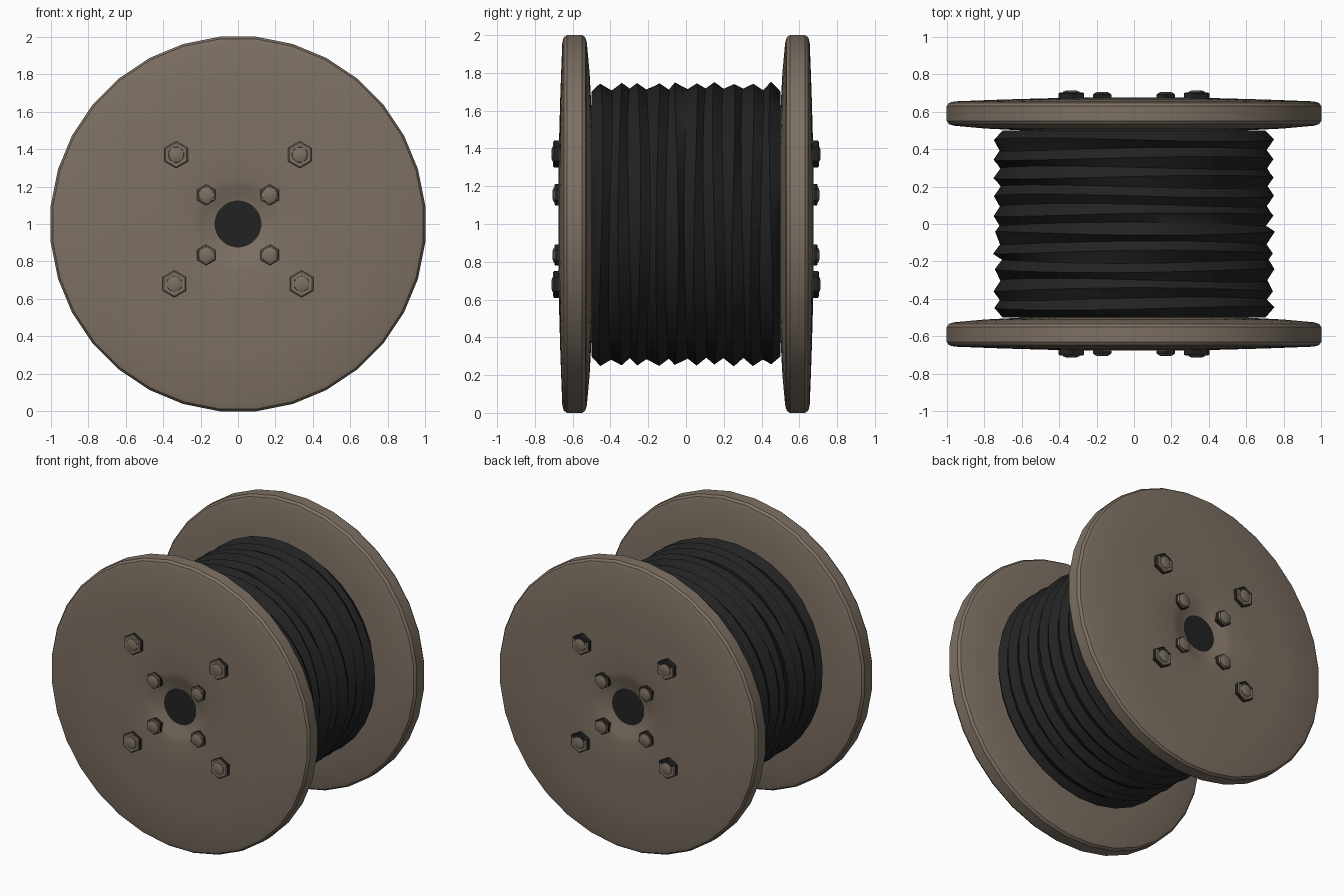
import bpy, bmesh, math, random
from mathutils import Vector

if "Cube" in bpy.data.objects:
    bpy.data.objects.remove(bpy.data.objects["Cube"])

random.seed(4)
SIDES = 32
CZ = 1.0  # axle height


def material(name, rgb):
    m = bpy.data.materials.new(name)
    m.diffuse_color = (*rgb, 1)
    m.use_nodes = True
    m.node_tree.nodes["Principled BSDF"].inputs["Base Color"].default_value = m.diffuse_color
    return m


BROWN = material("weathered_brown", (0.205, 0.162, 0.125))
BLACK = material("cable_black", (0.016, 0.016, 0.016))


def finish(bm, name, mats, angle=35):
    bmesh.ops.recalc_face_normals(bm, faces=bm.faces)
    mesh = bpy.data.meshes.new(name)
    bm.to_mesh(mesh)
    bm.free()
    ob = bpy.data.objects.new(name, mesh)
    bpy.context.collection.objects.link(ob)
    for m in mats:
        mesh.materials.append(m)
    bpy.ops.object.select_all(action='DESELECT')
    ob.select_set(True)
    bpy.context.view_layer.objects.active = ob
    bpy.ops.object.shade_smooth_by_angle(angle=math.radians(angle))
    return ob


def lathe(bm, profile, n, center=(0, CZ), wobble=None, cap=False):
    """Revolve (radius, y) points about a line parallel to y."""
    rings = []
    for i, (r, y) in enumerate(profile):
        ring = []
        for k in range(n):
            a = 2 * math.pi * (k + 0.5) / n
            dr, dy = wobble(i, a) if wobble else (0, 0)
            ring.append(bm.verts.new((center[0] + (r + dr) * math.cos(a), y + dy,
                                      center[1] + (r + dr) * math.sin(a))))
        rings.append(ring)
    for p, q in zip(rings, rings[1:]):
        for k in range(n):
            j = (k + 1) % n
            bm.faces.new((p[k], p[j], q[j], q[k]))
    if cap:
        bm.faces.new(rings[-1])
    return rings


# End discs: dished round the axle, slightly domed, rounded rim
disc = [(0.125, 0.64), (0.16, 0.648), (0.20, 0.664), (0.25, 0.675), (0.45, 0.672),
        (0.70, 0.665), (0.965, 0.655), (0.993, 0.647), (1.005, 0.63), (1.005, 0.55),
        (0.993, 0.533), (0.965, 0.525), (0.80, 0.510), (0.60, 0.500)]
for side, s in (("front", -1), ("back", 1)):
    bm = bmesh.new()
    lathe(bm, [(r, s * y) for r, y in disc], SIDES)
    finish(bm, side + "_disc", [BROWN])

    # Dark axle hole plate
    bm = bmesh.new()
    lathe(bm, [(0.127, s * 0.632), (0.127, s * 0.640)], SIDES, cap=True)
    finish(bm, side + "_axle_hole", [BLACK])

# Wound cable: ridged sleeve with slightly uneven turns
TURNS = 10
cable = [(0.60, -0.50), (0.705, -0.50)]
for i in range(TURNS):
    y = -0.45 + 0.1 * i
    cable += [(0.75, y), (0.715, y + 0.05)]
cable[-1] = (0.705, 0.50)
cable.append((0.60, 0.50))
jitter = [(random.uniform(0, 6.28), random.uniform(0.003, 0.008)) for _ in cable]


def uneven(i, a):
    if i < 2 or i > len(cable) - 3:
        return 0, 0
    ph, amp = jitter[i]
    return amp * math.sin(3 * a + ph), 0.01 * math.sin(2 * a + ph)


bm = bmesh.new()
lathe(bm, cable, SIDES, wobble=uneven)
finish(bm, "wound_cable", [BLACK], 50)


# Bolts: hexagonal nut with a domed stud end
def bolt(name, x, z, s, nut_r, base):
    bm = bmesh.new()
    top = base + 0.028
    lathe(bm, [(nut_r, s * (base - 0.02)), (nut_r, s * top),
               (nut_r * 0.9, s * (top + 0.005)), (0.043, s * (top + 0.005))], 6, (x, z))
    lathe(bm, [(0.043, s * top), (0.041, s * (top + 0.008)),
               (0.025, s * (top + 0.014))], 12, (x, z), cap=True)
    # Grimy nut flanks, and the upper part of the nut at the back
    for f in bm.faces:
        c = f.calc_center_median()
        r = Vector((c.x - x, c.z - z)).length
        flank = abs(f.normal.y) < 0.3 if f.normal.length else False
        f.normal_update()
        flank = abs(f.normal.y) < 0.3 and r > 0.045
        grime = s > 0 and r > 0.044 and c.z > z + 0.01
        f.material_index = 1 if flank or grime else 0
    finish(bm, name, [BROWN, BLACK], 30)


for side, s in (("front", -1), ("back", 1)):
    for sx in (-1, 1):
        for x, z, nut_r, base, ring in ((0.33, 1.37, 0.072, 0.67, "outer_upper"),
                                        (0.34, 0.68, 0.072, 0.67, "outer_lower"),
                                        (0.17, 1.155, 0.056, 0.664, "inner_upper"),
                                        (0.17, 0.835, 0.056, 0.664, "inner_lower")):
            lr = "left" if sx < 0 else "right"
            bolt(f"{side}_{ring}_{lr}_bolt", sx * x, z, s, nut_r, base)
